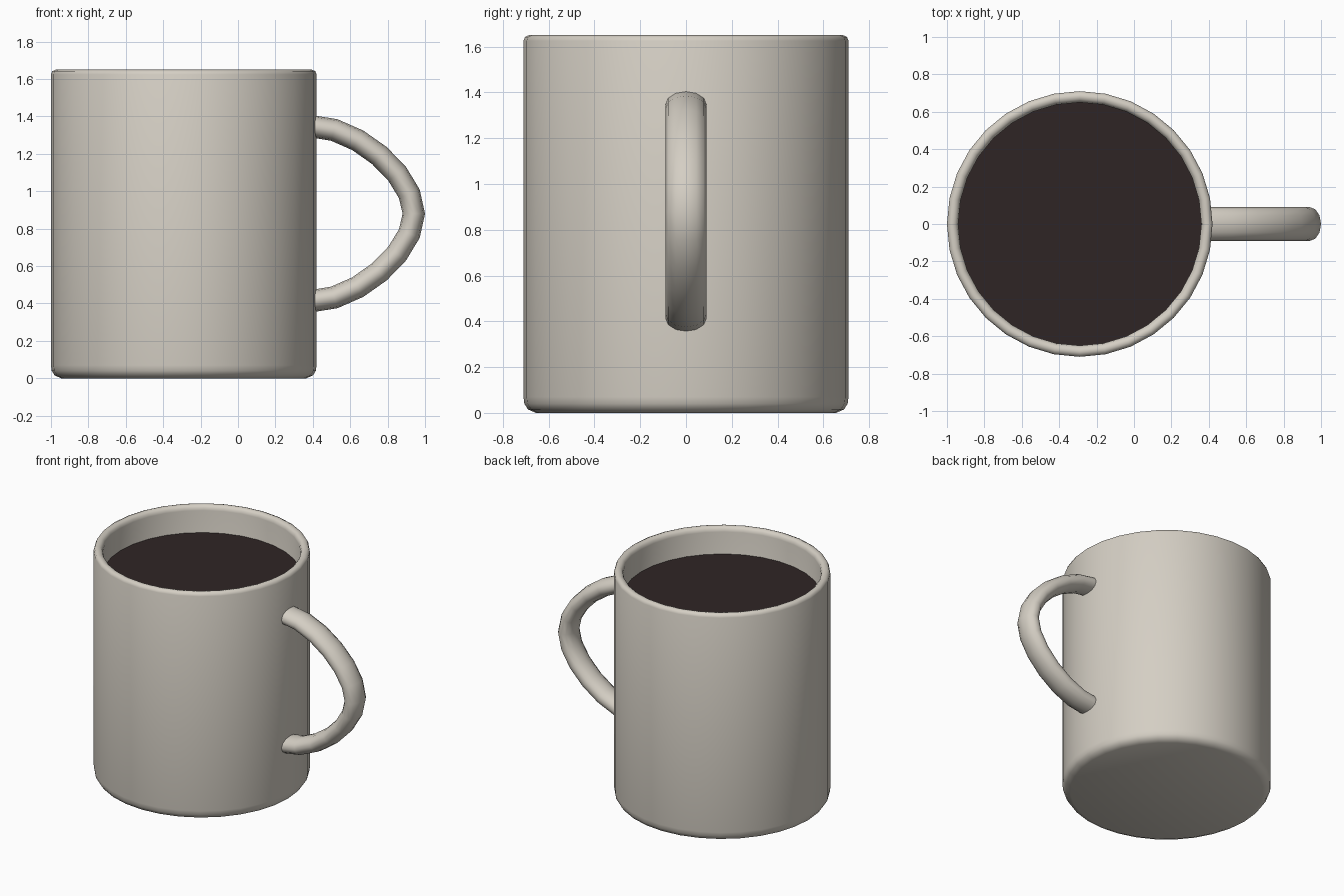
import bpy, bmesh, math
from mathutils import Vector

SIDES = 32
CENTRE_X = -0.29

if "Cube" in bpy.data.objects:
    bpy.data.objects.remove(bpy.data.objects["Cube"], do_unlink=True)


def material(name, colour):
    mat = bpy.data.materials.new(name)
    mat.use_nodes = True
    mat.diffuse_color = colour
    mat.node_tree.nodes["Principled BSDF"].inputs["Base Color"].default_value = colour
    return mat


def finish(name, bm, mat):
    bmesh.ops.remove_doubles(bm, verts=bm.verts, dist=0.0001)
    bmesh.ops.recalc_face_normals(bm, faces=bm.faces)
    mesh = bpy.data.meshes.new(name)
    bm.to_mesh(mesh)
    bm.free()
    mesh.materials.append(mat)
    obj = bpy.data.objects.new(name, mesh)
    bpy.context.collection.objects.link(obj)
    bpy.ops.object.select_all(action="DESELECT")
    obj.select_set(True)
    bpy.context.view_layer.objects.active = obj
    bpy.ops.object.shade_smooth_by_angle(angle=math.radians(60))
    return obj


ceramic = material("warm grey ceramic", (0.66, 0.62, 0.55, 1))
coffee = material("dark coffee", (0.028, 0.018, 0.018, 1))

# Cup wall: one profile turned round the upright axis, outside, rim and inside
profile = [(0, 0), (0.655, 0), (0.69, 0.015), (0.706, 0.04), (0.71, 0.07),
           (0.71, 1.625), (0.703, 1.642), (0.685, 1.65), (0.668, 1.646),
           (0.655, 1.635), (0.65, 1.615), (0.65, 0.1), (0.62, 0.07), (0, 0.07)]
bm = bmesh.new()
verts = [bm.verts.new((r, 0, z)) for r, z in profile]
edges = [bm.edges.new(pair) for pair in zip(verts, verts[1:])]
bmesh.ops.spin(bm, geom=verts + edges, cent=(0, 0, 0), axis=(0, 0, 1),
               angle=math.tau, steps=SIDES)
finish("cup", bm, ceramic).location.x = CENTRE_X

# Drink surface
bm = bmesh.new()
bmesh.ops.create_circle(bm, cap_ends=True, radius=0.65, segments=SIDES)
finish("drink_surface", bm, coffee).location = (CENTRE_X, 0, 1.455)

# Handle: an oval section swept along a curved path, mirrored top to bottom
MIDDLE, REACH, RISE, PULL, STEPS = 0.88, 0.55, 0.468, 0.44, 6


def quarter(t):
    """Point on the upper half of the path, from the wall to the outermost point."""
    a, b, c, d = (1 - t) ** 3, 3 * t * (1 - t) ** 2, 3 * t * t * (1 - t), t ** 3
    return Vector((0.39 + REACH * (b * PULL + c + d), 0,
                   MIDDLE + RISE * (a + b + c * PULL)))


upper = [quarter(i / STEPS) for i in range(STEPS + 1)]
path = upper + [Vector((p.x, 0, 2 * MIDDLE - p.z)) for p in reversed(upper[:-1])]
bm = bmesh.new()
rings = []
for i, point in enumerate(path):
    along = path[min(i + 1, len(path) - 1)] - path[max(i - 1, 0)]
    if i in (0, len(path) - 1):
        along = Vector((1, 0, 0))
    if i == len(path) - 1:
        along.negate()
    outward = Vector((-along.z, 0, along.x)).normalized()
    ring = []
    for k in range(12):
        turn = math.tau * k / 12
        ring.append(bm.verts.new(point + outward * 0.06 * math.cos(turn)
                                 + Vector((0, 0.09 * math.sin(turn), 0))))
    rings.append(ring)
for one, two in zip(rings, rings[1:]):
    for k in range(12):
        n = (k + 1) % 12
        bm.faces.new((one[k], one[n], two[n], two[k]))
bm.faces.new(rings[0])
bm.faces.new(rings[-1])
finish("handle", bm, ceramic)
